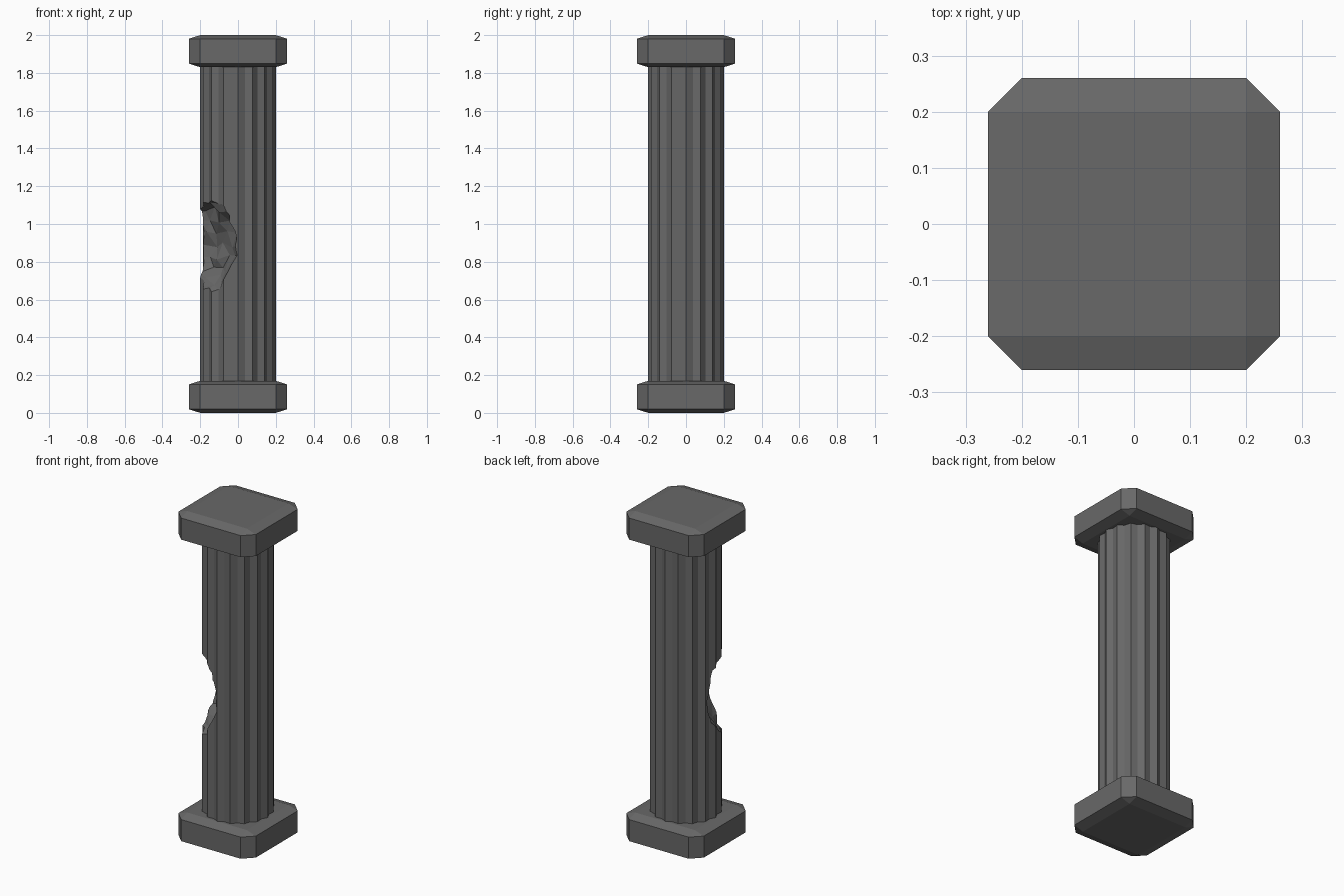
import bpy, bmesh, math, random
from mathutils import Vector, Matrix

if "Cube" in bpy.data.objects:
    bpy.data.objects.remove(bpy.data.objects["Cube"])

random.seed(4)
stone = bpy.data.materials.new("dark grey stone")
stone.diffuse_color = (0.14, 0.14, 0.14, 1)
stone.use_nodes = True
stone.node_tree.nodes["Principled BSDF"].inputs["Base Color"].default_value = stone.diffuse_color


def finish(bm, name):
    bmesh.ops.recalc_face_normals(bm, faces=bm.faces)
    me = bpy.data.meshes.new(name)
    bm.to_mesh(me)
    bm.free()
    me.materials.append(stone)
    ob = bpy.data.objects.new(name, me)
    bpy.context.collection.objects.link(ob)
    return ob


# square slab: a bevelled cube squashed in height
def slab(name, z0, z1, half=0.26, flat=0.2):
    bm = bmesh.new()
    bmesh.ops.create_cube(bm, size=2)
    bmesh.ops.bevel(bm, geom=bm.edges[:], offset=1 - flat / half,
                    segments=1, affect='EDGES', profile=0.5)
    bmesh.ops.scale(bm, vec=(half, half, (z1 - z0) / 2), verts=bm.verts)
    bmesh.ops.translate(bm, vec=(0, 0, (z0 + z1) / 2), verts=bm.verts)
    return finish(bm, name)


slab("base", 0, 0.17)
slab("capital", 1.83, 2.0)

# fluted shaft: ring alternating between ridges and grooves
bm = bmesh.new()
ring = []
for i in range(32):
    r = 0.184 if i % 2 else 0.2
    a = i * math.tau / 32
    ring.append(bm.verts.new((r * math.cos(a), r * math.sin(a), 0.15)))
face = bm.faces.new(ring)
top = bmesh.ops.extrude_face_region(bm, geom=[face])["geom"]
bmesh.ops.translate(bm, vec=(0, 0, 1.7),
                    verts=[v for v in top if isinstance(v, bmesh.types.BMVert)])
shaft = finish(bm, "fluted_shaft")

# rough lump that bites the broken hollow out of the front left
bm = bmesh.new()
bmesh.ops.create_icosphere(bm, subdivisions=3, radius=1)
for v in bm.verts:
    n = v.co.normalized()
    v.co = Vector((n.x * 0.16, n.y * 0.28, n.z * 0.255))
    v.co += Vector([random.uniform(-0.017, 0.017) for _ in range(3)])
ang = math.radians(215)
bm.transform(Matrix.Translation((0.25 * math.cos(ang), 0.25 * math.sin(ang), 0.89))
             @ Matrix.Rotation(ang, 4, 'Z'))
cutter = finish(bm, "break_cutter")
cutter.hide_render = True

mod = shaft.modifiers.new("break", 'BOOLEAN')
mod.operation = 'DIFFERENCE'
mod.solver = 'EXACT'
mod.object = cutter
bpy.context.view_layer.objects.active = shaft
bpy.ops.object.modifier_apply(modifier=mod.name)
bpy.data.objects.remove(cutter)
